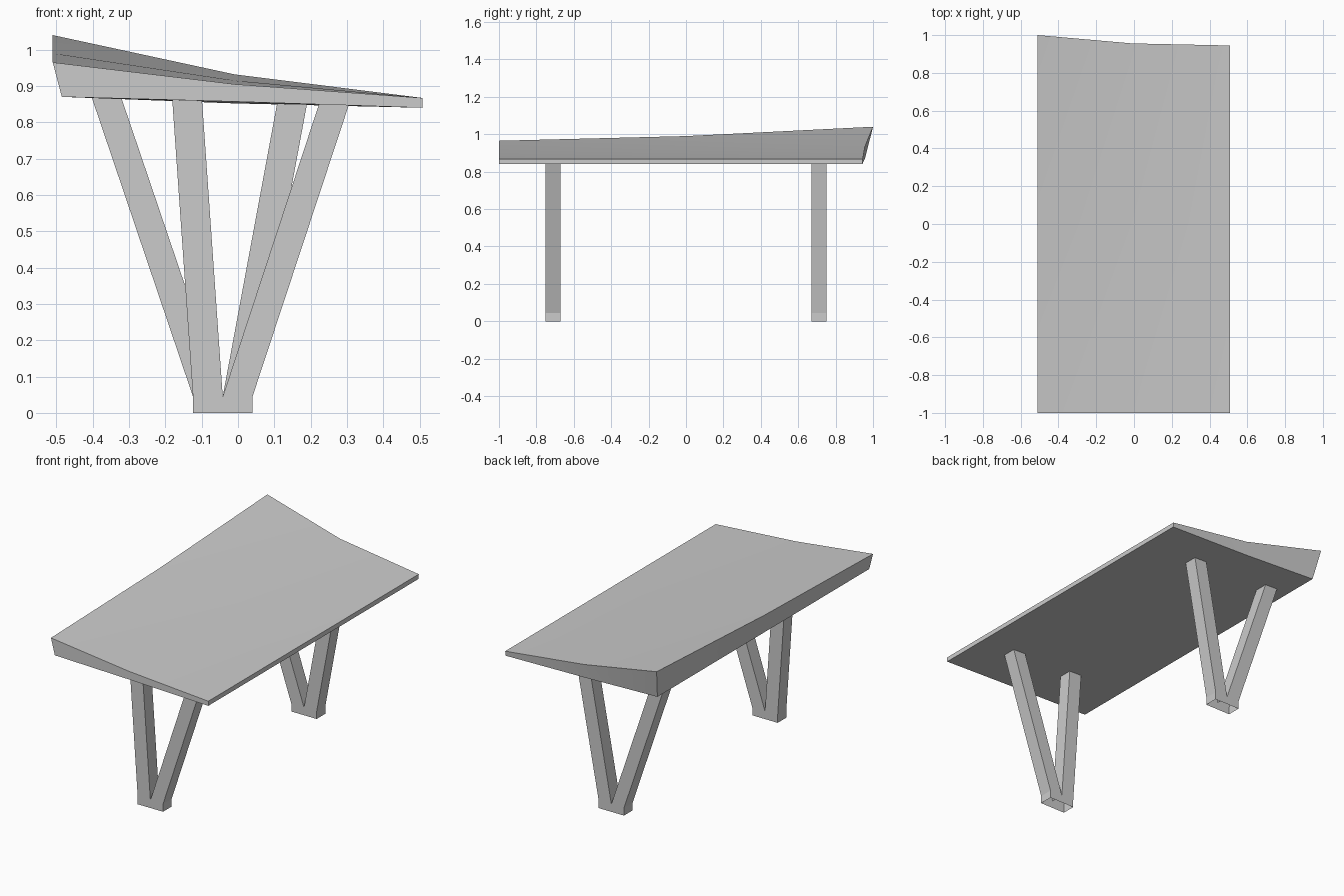
import bpy

if "Cube" in bpy.data.objects:
    bpy.data.objects.remove(bpy.data.objects["Cube"])


def make_object(name, verts, faces):
    mesh = bpy.data.meshes.new(name)
    mesh.from_pydata(verts, [], faces)
    mesh.update()
    obj = bpy.data.objects.new(name, mesh)
    bpy.context.collection.objects.link(obj)
    return obj


def smooth(obj):
    bpy.ops.object.select_all(action='DESELECT')
    obj.select_set(True)
    bpy.context.view_layer.objects.active = obj
    bpy.ops.object.shade_smooth_by_angle(angle=0.35)


# Tabletop: 3 x 3 upper and lower grids, rows run front to back
upper = [(-0.51, -1, 0.965), (-0.01, -1, 0.905), (0.508, -1, 0.867),
         (-0.51, 0, 0.99), (-0.01, 0, 0.915), (0.508, 0, 0.867),
         (-0.51, 1, 1.04), (-0.01, 0.956, 0.932), (0.508, 0.945, 0.867)]
lower = [(-0.485, -1, 0.87), (-0.01, -1, 0.857), (0.508, -1, 0.84),
         (-0.485, 0, 0.87), (-0.01, 0, 0.855), (0.508, 0, 0.84),
         (-0.485, 0.957, 0.87), (-0.01, 0.948, 0.852), (0.508, 0.943, 0.84)]
faces = []
for r in range(2):
    for c in range(2):
        i = r * 3 + c
        faces.append((i, i + 1, i + 4, i + 3))
        faces.append((i + 9, i + 12, i + 13, i + 10))
rim = [0, 1, 2, 5, 8, 7, 6, 3]
for a, b in zip(rim, rim[1:] + rim[:1]):
    faces.append((a, a + 9, b + 9, b))
smooth(make_object("tabletop", upper + lower, faces))


def underside(x):
    return 0.857 - 0.031 * x


# V-shaped leg: outline extruded along y, open at the floor and under the top
def v_leg(name, y0, y1, left, right):
    w = 0.082
    outline = [(-0.124, 0), (-0.124, 0.045),
               (left, underside(left)), (left + w, underside(left + w)),
               (-0.042, 0.045),
               (right - w, underside(right - w)), (right, underside(right)),
               (0.04, 0.045), (0.04, 0)]
    n = len(outline)
    verts = [(x, y, z) for y in (y0, y1) for x, z in outline]
    sides = []
    # Front and back: foot plus two arms
    for part in [(0, 8, 7, 4, 1), (1, 4, 3, 2), (4, 7, 6, 5)]:
        sides.append(part)
        sides.append(tuple(i + n for i in reversed(part)))
    # Walls along the outline
    for i in range(n - 1):
        if i not in (2, 5):
            sides.append((i, i + 1, i + 1 + n, i + n))
    return make_object(name, verts, sides)


v_leg("front_leg", -0.75, -0.67, -0.181, 0.305)
v_leg("back_leg", 0.67, 0.75, -0.403, 0.19)
